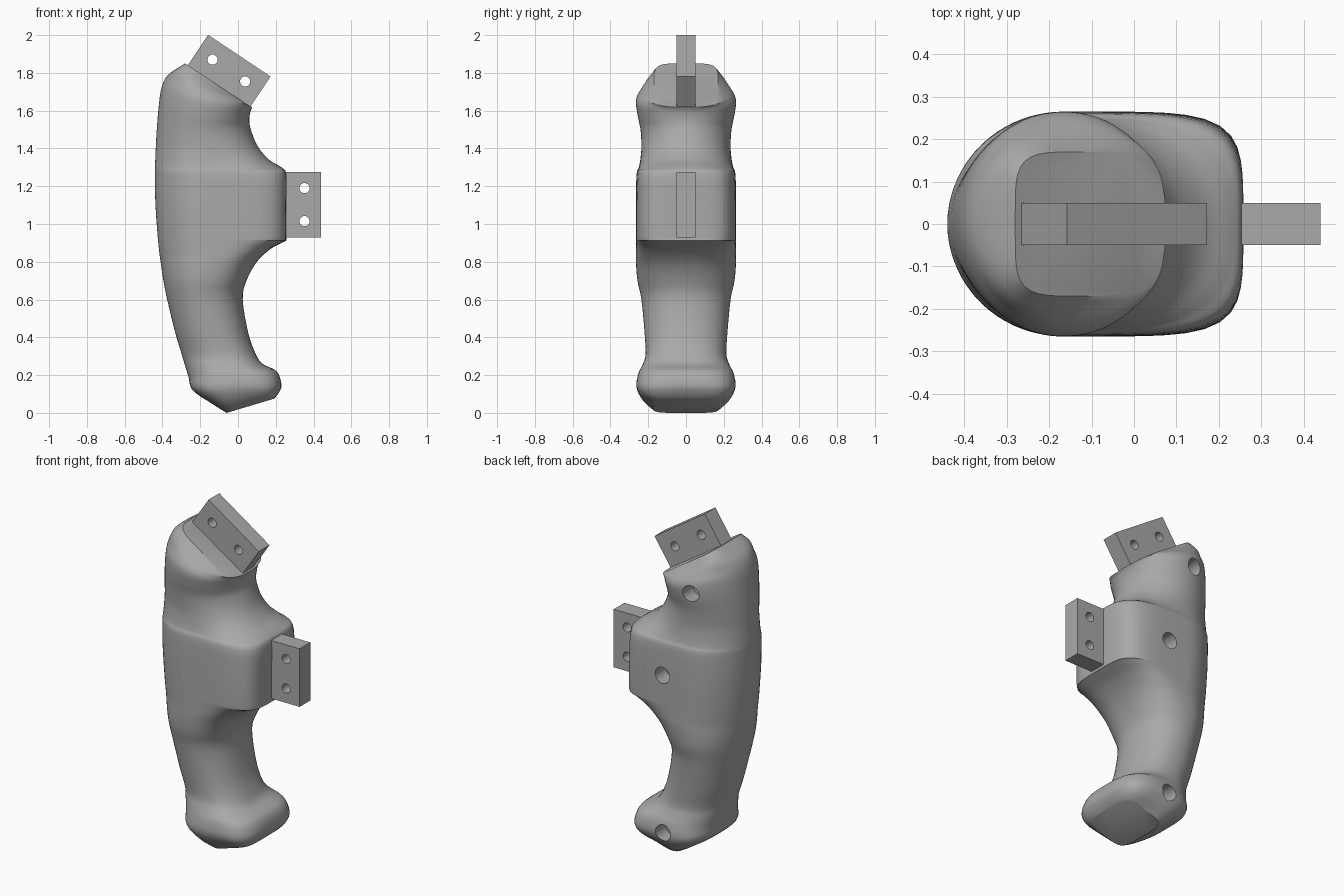
import bpy, bmesh, math
from mathutils import Matrix, Vector

if "Cube" in bpy.data.objects:
    bpy.data.objects.remove(bpy.data.objects["Cube"])

grey = bpy.data.materials.new("plain_grey")
grey.use_nodes = True
tone = (0.4, 0.4, 0.4, 1)
grey.diffuse_color = tone
grey.node_tree.nodes["Principled BSDF"].inputs["Base Color"].default_value = tone


def add_object(name, bm):
    bmesh.ops.recalc_face_normals(bm, faces=bm.faces)
    mesh = bpy.data.meshes.new(name)
    bm.to_mesh(mesh)
    bm.free()
    mesh.materials.append(grey)
    obj = bpy.data.objects.new(name, mesh)
    bpy.context.collection.objects.link(obj)
    return obj


def activate(obj):
    bpy.ops.object.select_all(action="DESELECT")
    obj.select_set(True)
    bpy.context.view_layer.objects.active = obj


def drill(obj, x, y, z, radius, depth):
    """Cut a round hole along y, centred on the given point."""
    bm = bmesh.new()
    turn = Matrix.Translation((x, y, z)) @ Matrix.Rotation(math.pi / 2, 4, "X")
    bmesh.ops.create_cone(bm, cap_ends=True, segments=24, radius1=radius,
                          radius2=radius, depth=depth, matrix=turn)
    cutter = add_object("hole_cutter", bm)
    cutter.hide_render = True
    activate(obj)
    mod = obj.modifiers.new("hole", "BOOLEAN")
    mod.operation, mod.solver, mod.object = "DIFFERENCE", "EXACT", cutter
    bpy.ops.object.modifier_apply(modifier=mod.name)
    bpy.data.objects.remove(cutter)


# Grip sections: back x, back z, front x, front z, half width,
# squareness of the front half, squareness of the back half
foot = [
    (-.06, .0, .19, .075, .175, 5, 5),
    (-.14, .05, .215, .105, .23, 4, 4),
    (-.24, .12, .23, .15, .262, 3.5, 3),
    (-.262, .19, .205, .22, .253, 3.2, 2.5),
    (-.28, .25, .13, .26, .23, 2.8, 2.2),
]
# Middle sections are level: z, back x, front x, half width, squareness
body = [
    (.31, -.298, .095, .214, 2.5), (.42, -.331, .055, .219, 2.3),
    (.6, -.375, .025, .236, 2.2), (.7, -.395, .045, .257, 2.4),
    (.8, -.41, .1, .265, 2.8), (.87, -.419, .175, .265, 3.6),
    (.91, -.423, .25, .265, 4.4), (.93, -.425, .256, .265, 5),
    (1.1, -.437, .256, .265, 5), (1.26, -.44, .256, .262, 4.4),
    (1.3, -.44, .23, .25, 3.2), (1.34, -.438, .165, .242, 2.5),
    (1.41, -.435, .105, .236, 2.1), (1.5, -.43, .068, .241, 2),
]
head = [
    (-.42, 1.62, .06, 1.55, .258, 2.1, 2),
    (-.405, 1.72, .066, 1.595, .264, 2.2, 2),
    (-.37, 1.79, .075, 1.615, .235, 2.5, 2.4),
    (-.28, 1.85, .07, 1.62, .17, 4, 5),
]
stations = [Vector(s) for s in foot]
stations += [Vector((xb, z, xf, z, w, n, 2)) for z, xb, xf, w, n in body]
stations += [Vector(s) for s in head]


def blend(a, b, c, d, t):
    """Smooth curve through b and c."""
    return b + (c - a) * (t / 2) + (a - b * 2.5 + c * 2 - d / 2) * t ** 2 \
        + ((b - c) * 3 + d - a) * (t ** 3 / 2)


SIDES, STEPS = 72, 4
rows = []
for i in range(len(stations) - 1):
    a = stations[max(i - 1, 0)]
    b, c = stations[i], stations[i + 1]
    d = stations[min(i + 2, len(stations) - 1)]
    rows += [blend(a, b, c, d, k / STEPS) for k in range(STEPS)]
rows.append(stations[-1])

# Grip body, lofted from a round back into a squarer front
bm = bmesh.new()
rings = []
for xb, zb, xf, zf, w, n_front, n_back in rows:
    xc = xb + min(.27, (xf - xb) / 2)
    ring = []
    for k in range(SIDES):
        ang = math.tau * k / SIDES
        c, s = math.cos(ang), math.sin(ang)
        n = n_front if c > 0 else n_back
        r = (abs(c) ** n + abs(s) ** n) ** (-1 / n)
        x = xc + r * c * (xf - xc if c > 0 else xc - xb)
        z = zb + (zf - zb) * (x - xb) / (xf - xb)
        ring.append(bm.verts.new((x, w * r * s, z)))
    rings.append(ring)
for low, high in zip(rings, rings[1:]):
    for k in range(SIDES):
        j = (k + 1) % SIDES
        bm.faces.new((low[k], low[j], high[j], high[k]))
bm.faces.new(rings[0])
bm.faces.new(rings[-1])
grip = add_object("grip_body", bm)

# Counterbored screw holes in the rear side
for x, z in ((-.21, 1.62), (-.03, 1.09), (-.03, .15)):
    drill(grip, x, .25, z, .048, .17)
    drill(grip, x, .2, z, .026, .4)
activate(grip)
bpy.ops.object.shade_smooth_by_angle(angle=math.radians(32))


# Mounting lugs, each a plain block with two cross holes
def lug(name, centre, size, tilt, holes):
    bm = bmesh.new()
    place = Matrix.Translation(centre) @ Matrix.Rotation(tilt, 4, "Y")
    bmesh.ops.create_cube(bm, size=1, matrix=place @ Matrix.Diagonal((*size, 1)))
    obj = add_object(name, bm)
    for x, z in holes:
        drill(obj, x, 0, z, .027, .3)
    activate(obj)
    bpy.ops.object.shade_smooth_by_angle(angle=math.radians(32))


lug("front_lug", (.345, 0, 1.102), (.19, .1, .345), 0,
    ((.352, 1.19), (.352, 1.015)))
lug("top_lug", (-.047, 0, 1.81), (.397, .1, .194), math.radians(33.7),
    ((-.135, 1.87), (.038, 1.755)))
